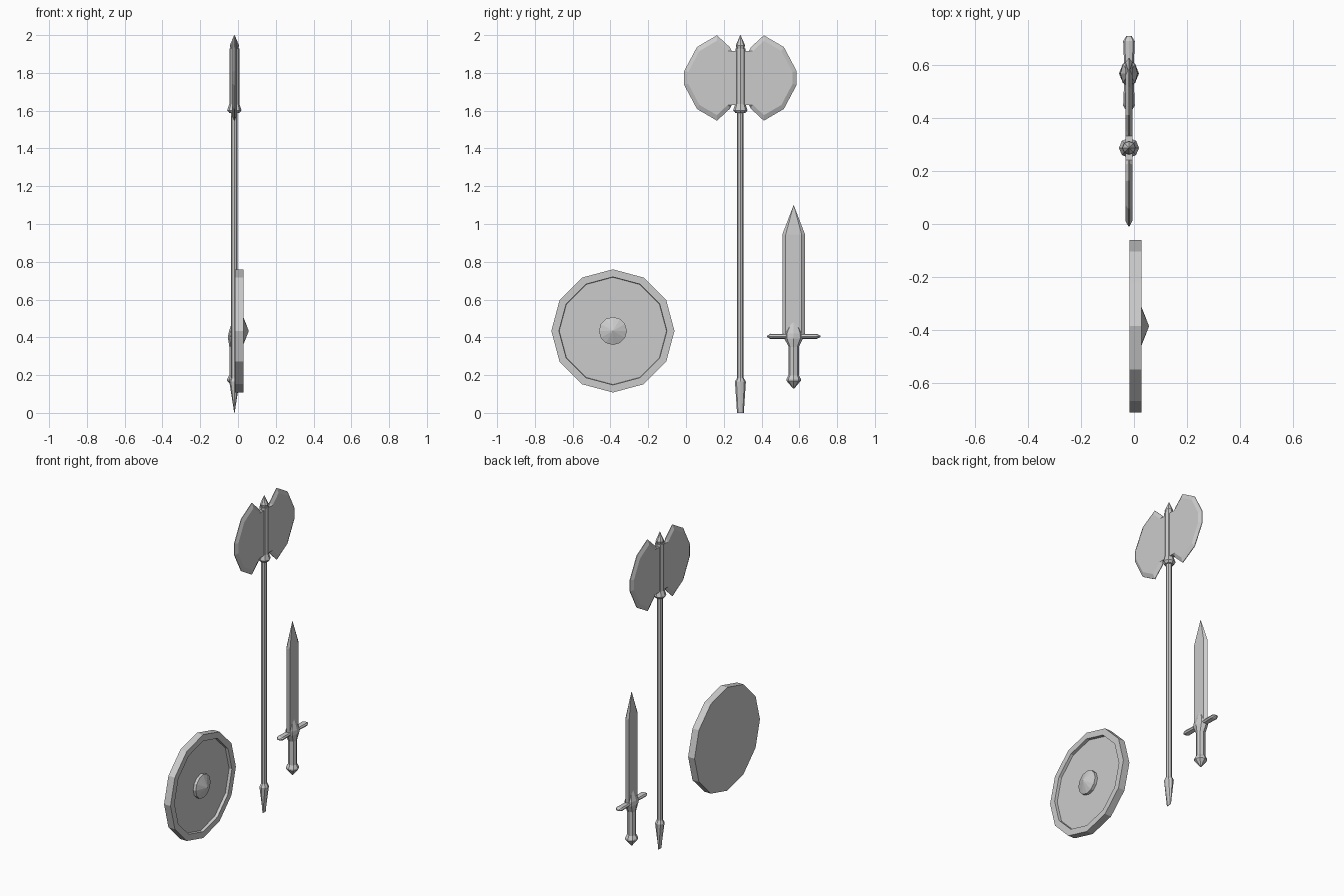
import bpy, bmesh, math
from mathutils import Matrix

if "Cube" in bpy.data.objects:
    bpy.data.objects.remove(bpy.data.objects["Cube"])

grey = bpy.data.materials.new("plain grey")
grey.diffuse_color = (0.6, 0.6, 0.6, 1)
grey.use_nodes = True
grey.node_tree.nodes["Principled BSDF"].inputs["Base Color"].default_value = grey.diffuse_color


def finish(name, bm, matrix=None):
    bmesh.ops.remove_doubles(bm, verts=bm.verts, dist=0.0003)
    bmesh.ops.recalc_face_normals(bm, faces=bm.faces)
    if matrix:
        bm.transform(matrix)
    me = bpy.data.meshes.new(name)
    bm.to_mesh(me)
    bm.free()
    me.materials.append(grey)
    ob = bpy.data.objects.new(name, me)
    bpy.context.collection.objects.link(ob)
    return ob


def skin(name, rings, matrix=None):
    """Join matching point loops with quads and cap both ends."""
    bm = bmesh.new()
    loops = [[bm.verts.new(p) for p in ring] for ring in rings]
    n = len(loops[0])
    for a, b in zip(loops, loops[1:]):
        for i in range(n):
            j = (i + 1) % n
            bm.faces.new((a[i], a[j], b[j], b[i]))
    bm.faces.new(loops[0])
    bm.faces.new(loops[-1])
    return finish(name, bm, matrix)


def turned(name, profile, sides, matrix):
    """Profile of (height, radius x, radius y) around the local z axis."""
    rings = [[(rx * math.cos(2 * math.pi * i / sides),
               ry * math.sin(2 * math.pi * i / sides), z)
              for i in range(sides)] for z, rx, ry in profile]
    return skin(name, rings, matrix)


def round_part(name, profile, sides, matrix):
    return turned(name, [(z, r, r) for z, r in profile], sides, matrix)


# Shield: twelve-sided, raised rim, facing +x
shield_at = Matrix.Translation((0, -0.387, 0.434)) @ Matrix.Rotation(math.pi / 2, 4, 'Y')
round_part("shield_body", [(-0.017, 0.326), (0.028, 0.326), (0.028, 0.286),
                           (0.010, 0.284)], 12, shield_at)
round_part("shield_boss", [(0.005, 0.074), (0.028, 0.074), (0.057, 0.0005)], 12, shield_at)

# Axe shaft, foot, collar, hub and spike
axe_at = Matrix.Translation((-0.019, 0.288, 0))
round_part("axe_shaft", [(0.15, 0.017), (1.65, 0.017)], 8, axe_at)
turned("axe_foot", [(0.0, 0.001, 0.018), (0.165, 0.027, 0.029), (0.185, 0.018, 0.018)],
       8, axe_at)
round_part("axe_collar", [(1.588, 0.027), (1.602, 0.038), (1.635, 0.027)], 8, axe_at)
round_part("axe_hub", [(1.62, 0.027), (1.93, 0.027)], 8, axe_at)
round_part("axe_spike", [(1.925, 0.019), (1.945, 0.025), (2.0, 0.001)], 8, axe_at)

# Axe blades: bevelled outlines, mirrored to each side
half = [(0.0, 0.142), (0.045, 0.142), (0.056, 0.163), (0.124, 0.226),
        (0.23, 0.164), (0.298, 0.036)]
outline = half + [(y, -z) for y, z in reversed(half)]
inner = [(y, z) if y < 0.05 else (0.13 + (y - 0.13) * 0.87, z * 0.87) for y, z in outline]
for side, label in ((1, "right"), (-1, "left")):
    layers = ((-0.013, inner), (-0.002, outline), (0.002, outline), (0.013, inner))
    skin("axe_blade_" + label,
         [[(x, y * side, z) for y, z in pts] for x, pts in layers],
         Matrix.Translation((-0.019, 0.288, 1.773)))

# Sword blade: flattened hexagonal section tapering to a point
sword_at = Matrix.Translation((-0.019, 0.57, 0))
section = [(0, 0.06), (0.013, 0.042), (0.013, -0.042),
           (0, -0.06), (-0.013, -0.042), (-0.013, 0.042)]
skin("sword_blade", [[(x * s, y * s, z) for x, y in section]
                     for z, s in ((0.40, 1), (0.945, 1), (1.10, 0.01))], sword_at)

# Sword guard: eight-sided bar with tapered ends
skin("sword_guard", [[(w * math.cos(a), y, 0.405 + h * math.sin(a))
                      for a in [math.pi * k / 4 for k in range(8)]]
                     for y, w, h in ((-0.142, 0.010, 0.003), (-0.122, 0.022, 0.014),
                                     (-0.05, 0.019, 0.013), (0.05, 0.019, 0.013),
                                     (0.122, 0.022, 0.014), (0.142, 0.010, 0.003))],
     sword_at)
turned("sword_guard_centre", [(0.35, 0.027, 0.027), (0.395, 0.034, 0.05),
                              (0.42, 0.032, 0.05), (0.51, 0.004, 0.003)], 8, sword_at)

# Sword grip and pommel
round_part("sword_grip", [(0.18, 0.027), (0.40, 0.027)], 8, sword_at)
round_part("sword_pommel", [(0.20, 0.027), (0.18, 0.038), (0.17, 0.038), (0.13, 0.004)],
           8, sword_at)
